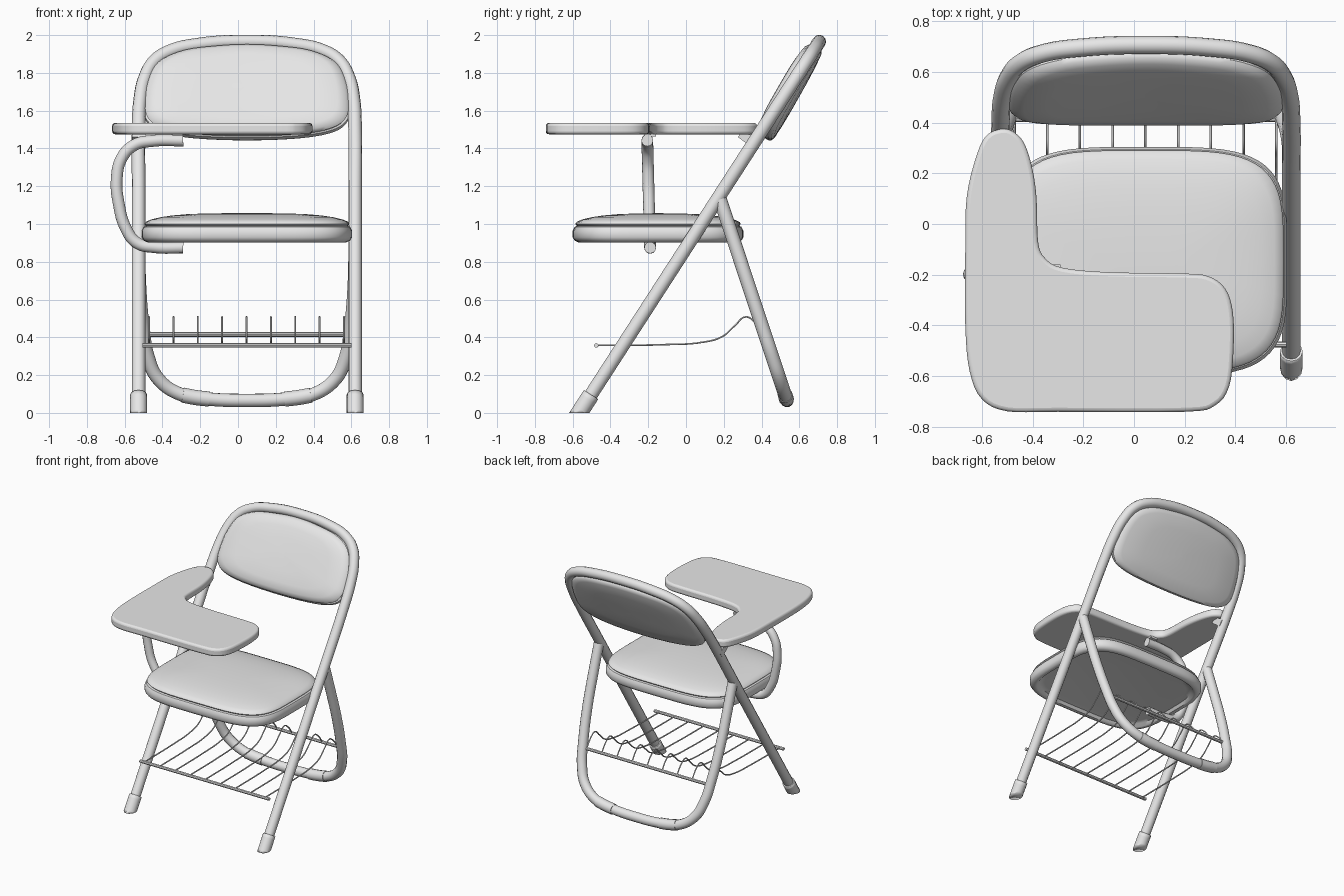
import bpy, bmesh, math
from mathutils import Vector

if "Cube" in bpy.data.objects:
    bpy.data.objects.remove(bpy.data.objects["Cube"], do_unlink=True)

CX = 0.047  # centre line of the chair itself

grey = bpy.data.materials.new("light_grey")
grey.use_nodes = True
COLOUR = (0.8, 0.8, 0.8, 1)
grey.diffuse_color = COLOUR
grey.node_tree.nodes["Principled BSDF"].inputs["Base Color"].default_value = COLOUR


def add_object(name, mesh, angle=40):
    obj = bpy.data.objects.new(name, mesh)
    bpy.context.scene.collection.objects.link(obj)
    mesh.materials.clear()
    mesh.materials.append(grey)
    bpy.ops.object.select_all(action="DESELECT")
    obj.select_set(True)
    bpy.context.view_layer.objects.active = obj
    bpy.ops.object.shade_smooth_by_angle(angle=math.radians(angle))
    return obj


def tubes(name, paths, radius, sides=4):
    """Round tubes along smooth paths, turned into one mesh."""
    curve = bpy.data.curves.new(name, "CURVE")
    curve.dimensions = "3D"
    curve.bevel_depth = radius
    curve.bevel_resolution = sides
    curve.resolution_u = 8
    curve.use_fill_caps = True
    for path in paths:
        spline = curve.splines.new("BEZIER")
        spline.bezier_points.add(len(path) - 1)
        for point, co in zip(spline.bezier_points, path):
            point.co = co
            point.handle_left_type = point.handle_right_type = "AUTO"
    temp = bpy.data.objects.new(name + "_path", curve)
    bpy.context.scene.collection.objects.link(temp)
    bpy.context.view_layer.update()
    graph = bpy.context.evaluated_depsgraph_get()
    mesh = bpy.data.meshes.new_from_object(temp.evaluated_get(graph))
    bpy.data.objects.remove(temp, do_unlink=True)
    return add_object(name, mesh)


def loft(name, rings):
    """Skin between closed rings, with both ends capped."""
    bm = bmesh.new()
    loops = [[bm.verts.new(co) for co in ring] for ring in rings]
    count = len(loops[0])
    for low, high in zip(loops, loops[1:]):
        for i in range(count):
            j = (i + 1) % count
            bm.faces.new((low[i], low[j], high[j], high[i]))
    bm.faces.new(loops[0])
    bm.faces.new(loops[-1])
    bmesh.ops.recalc_face_normals(bm, faces=bm.faces)
    mesh = bpy.data.meshes.new(name)
    bm.to_mesh(mesh)
    bm.free()
    return add_object(name, mesh)


def box(name, centre, size, tilt=0):
    corners = ((-1, -1), (1, -1), (1, 1), (-1, 1))
    c, s = math.cos(tilt), math.sin(tilt)
    rings = []
    for k in (-1, 1):
        ring = []
        for a, b in corners:
            x, y, z = a * size[0] / 2, b * size[1] / 2, k * size[2] / 2
            ring.append(Vector(centre) + Vector((x, y * c - z * s, y * s + z * c)))
        rings.append(ring)
    return loft(name, rings)


def mirrored(half):
    return half + [(-x, v) for x, v in reversed(half) if x > 0]


def smooth_loop(points, steps=4):
    """Closed Catmull-Rom outline through the points."""
    pts = [Vector(p) for p in points]
    n, out = len(pts), []
    for i in range(n):
        a, b, c, d = (pts[(i + k) % n] for k in (-1, 0, 1, 2))
        for k in range(steps):
            t = k / steps
            out.append(0.5 * (2 * b + (c - a) * t + (2 * a - 5 * b + 4 * c - d) * t ** 2
                              + (3 * b - a - 3 * c + d) * t ** 3))
    return out


def on_frame(x, s, n=0):
    """Point in the leaning frame: s along the slope, n towards the sitter."""
    return Vector((CX + x, -0.565 + 0.543 * s - 0.84 * n, 0.84 * s + 0.543 * n))


def on_rear(x, z):
    return Vector((CX + x, 0.19 + (1.1 - z) * 0.333, z))


# Main frame hoop
half = [(0.573, 0.05), (0.573, 0.8), (0.573, 1.4), (0.573, 1.78), (0.565, 1.97),
        (0.54, 2.11), (0.49, 2.215), (0.405, 2.28), (0.25, 2.322), (0, 2.34)]
tubes("main_frame", [[on_frame(x, s) for x, s in mirrored(half)]], 0.036)

# Rubber feet, cut flat on the floor
for side, x in (("right", -0.573), ("left", 0.573)):
    path = [on_frame(x, -0.08), on_frame(x, 0.115)]
    foot = tubes(side + "_foot", [path], 0.045)
    bm = bmesh.new()
    bm.from_mesh(foot.data)
    bmesh.ops.bisect_plane(bm, geom=bm.verts[:] + bm.edges[:] + bm.faces[:],
                           plane_co=(0, 0, 0), plane_no=(0, 0, 1), clear_inner=True)
    bmesh.ops.holes_fill(bm, edges=[e for e in bm.edges if e.is_boundary])
    bm.to_mesh(foot.data)
    bm.free()

# Rear leg hoop with two floor sleeves
half = [(0.573, 1.13), (0.573, 0.9), (0.57, 0.7), (0.55, 0.45), (0.525, 0.3),
        (0.465, 0.175), (0.34, 0.094), (0.2, 0.073), (0, 0.066)]
tubes("rear_leg", [[on_rear(x, z) for x, z in mirrored(half)]], 0.036)
tubes("rear_sleeves", [[on_rear(k * x, z) for x, z in ((0.34, 0.094), (0.27, 0.081), (0.2, 0.073))]
                       for k in (-1, 1)], 0.04)

# Backrest: padded panel inside the hoop, its back bowed and its foot set rearward
half = [(0, 1.755), (0.3, 1.765), (0.46, 1.795), (0.53, 1.85), (0.545, 1.93), (0.53, 2.07),
        (0.475, 2.195), (0.345, 2.27), (0.16, 2.302), (0, 2.312)]
outline = smooth_loop(mirrored(half))
MID = 2.03
profile = [(0.02, -0.055), (0.3, -0.055), (0.6, -0.053), (0.9, -0.048), (0.97, -0.04), (1, -0.025),
           (1, 0), (0.98, 0.006), (0.988, 0.016), (0.96, 0.034), (0.88, 0.05),
           (0.7, 0.058), (0.4, 0.062), (0.02, 0.063)]
rings = []
for scale, n in profile:
    ring = []
    for p in outline:
        x, rise = p.x * scale, (p.y - MID) * scale
        bow = 0.022 * (x / 0.54) ** 2 - 0.015
        ring.append(on_frame(x, MID + rise, n + bow + 0.06 * rise))
    rings.append(ring)
loft("backrest", rings)

# Seat: rounded-square pan with a hollow underside, and a domed cushion


def seat_ring(inset, z, steps=64):
    ring = []
    for i in range(steps):
        c, s = math.cos(math.tau * i / steps), math.sin(math.tau * i / steps)
        x = math.copysign(abs(c) ** 0.5, c) * (0.557 - inset)
        y = math.copysign(abs(s) ** 0.5, s) * (0.452 - inset)
        ring.append((CX + x, -0.148 + y, z))
    return ring


loft("seat_pan", [seat_ring(i, z) for i, z in (
    (0.09, 0.93), (0.06, 0.925), (0.045, 0.906), (0.03, 0.903), (0.01, 0.912), (0, 0.93),
    (0, 0.965), (0.01, 0.985), (0.03, 0.992))])
loft("seat_cushion", [seat_ring(i, z) for i, z in (
    (0.04, 0.985), (0.022, 0.99), (0.014, 1.0), (0.02, 1.011), (0.05, 1.024),
    (0.1, 1.036), (0.16, 1.045), (0.24, 1.052), (0.34, 1.056), (0.43, 1.057))])

# Writing tablet: L-shaped board
outline = smooth_loop([
    (-0.52, 0.375), (-0.585, 0.345), (-0.627, 0.25), (-0.66, 0.1), (-0.665, -0.1), (-0.665, -0.4),
    (-0.648, -0.58), (-0.6, -0.69), (-0.5, -0.738), (-0.3, -0.74), (0.2, -0.74), (0.32, -0.715),
    (0.375, -0.64), (0.392, -0.5), (0.39, -0.35), (0.36, -0.255), (0.29, -0.205), (0.18, -0.195),
    (-0.1, -0.19), (-0.28, -0.173), (-0.35, -0.135), (-0.378, -0.07), (-0.384, 0.1),
    (-0.4, 0.215), (-0.43, 0.313), (-0.47, 0.36)])
tablet = loft("writing_tablet", [[(p.x, p.y, z) for p in outline] for z in (1.475, 1.535)])
bevel = tablet.modifiers.new("rounded_edge", "BEVEL")
bevel.width = 0.016
bevel.segments = 3
bevel.limit_method = "ANGLE"
bevel.angle_limit = math.radians(50)

# Curved arm carrying the tablet, with its fixing plate and frame bracket
arm = [(-0.29, 1.442), (-0.45, 1.44), (-0.55, 1.417), (-0.615, 1.35), (-0.642, 1.24),
       (-0.63, 1.1), (-0.595, 0.98), (-0.535, 0.9), (-0.44, 0.877), (-0.29, 0.875)]
tubes("tablet_arm", [[(x, -0.19 - 0.015 * (z - 0.87) / 0.57, z) for x, z in arm]], 0.031)
box("arm_plate", (-0.32, -0.19, 1.47), (0.06, 0.06, 0.015))
box("tablet_bracket", (CX - 0.573, 0.33, 1.45), (0.07, 0.1, 0.05), -0.65)

# Wire book rack
tubes("rack_front_rod", [[(CX - 0.553, -0.475, 0.357), (CX + 0.555, -0.475, 0.357)]], 0.012, 2)
tubes("rack_rear_rod", [[(CX - 0.535, 0.415, 0.415), (CX + 0.535, 0.415, 0.415)]], 0.012, 2)
wire = [(-0.475, 0.357), (-0.1, 0.362), (0.08, 0.373), (0.19, 0.403), (0.26, 0.463),
        (0.315, 0.508), (0.36, 0.485), (0.415, 0.415)]
tubes("rack_wires", [[(CX - 0.518 + i * 0.129, y, z) for y, z in wire] for i in range(9)], 0.005, 1)
